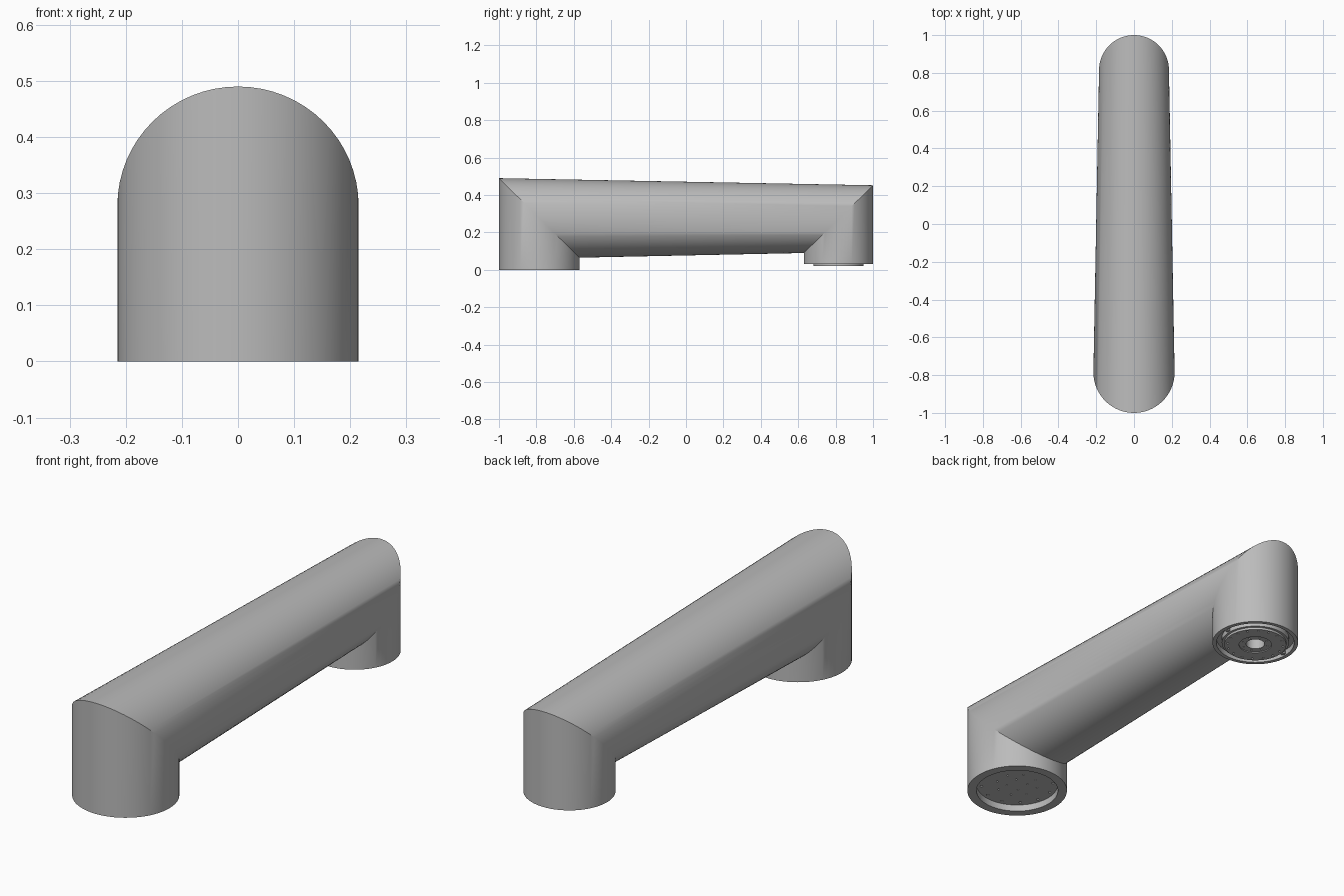
import bpy, bmesh, math

cube = bpy.data.objects.get("Cube")
if cube:
    bpy.data.objects.remove(cube, do_unlink=True)

SIDES = 64
FRONT, BACK = -0.785, 0.815

grey = bpy.data.materials.new("satin_grey")
grey.use_nodes = True
colour = (0.5, 0.5, 0.5, 1)
grey.diffuse_color = colour
grey.node_tree.nodes["Principled BSDF"].inputs["Base Color"].default_value = colour


def finish(bm, name):
    bmesh.ops.recalc_face_normals(bm, faces=bm.faces)
    mesh = bpy.data.meshes.new(name)
    bm.to_mesh(mesh)
    bm.free()
    obj = bpy.data.objects.new(name, mesh)
    bpy.context.collection.objects.link(obj)
    mesh.materials.append(grey)
    return obj


def activate(obj):
    bpy.ops.object.select_all(action='DESELECT')
    obj.select_set(True)
    bpy.context.view_layer.objects.active = obj


def smooth(obj):
    activate(obj)
    bpy.ops.object.shade_smooth_by_angle(angle=math.radians(30))


def loft(name, rings):
    """Skin rings given as (centre y, radius, centre z, facing, z tilt)."""
    bm = bmesh.new()
    loops = []
    for yc, r, zc, facing, tilt in rings:
        loop = []
        for i in range(SIDES):
            a = math.tau * i / SIDES
            c = math.cos(a)
            loop.append(bm.verts.new((r * math.sin(a), yc + facing * r * c, zc + tilt * c)))
        loops.append(loop)
    for a, b in zip(loops, loops[1:]):
        for i in range(SIDES):
            j = (i + 1) % SIDES
            bm.faces.new((a[i], a[j], b[j], b[i]))
    bm.faces.new(loops[0])
    bm.faces.new(loops[-1])
    return finish(bm, name)


def drill(obj, yc, z, circles):
    """Cut circles of blind holes, each (count, circle radius, hole radius)."""
    bm = bmesh.new()
    for count, ring, r in circles:
        for i in range(count):
            a = math.tau * (i + 0.5) / count
            made = bmesh.ops.create_cone(bm, cap_ends=True, segments=10,
                                         radius1=r, radius2=r, depth=0.03)
            bmesh.ops.translate(bm, verts=made["verts"],
                                vec=(ring * math.cos(a), yc + ring * math.sin(a), z))
    cutter = finish(bm, "hole_cutter")
    cutter.hide_render = True
    activate(obj)
    mod = obj.modifiers.new("holes", 'BOOLEAN')
    mod.operation = 'DIFFERENCE'
    mod.solver = 'EXACT'
    mod.object = cutter
    bpy.ops.object.modifier_apply(modifier=mod.name)
    bpy.data.objects.remove(cutter, do_unlink=True)


# Mitred tube with an open socket under each end
arm = loft("arm_housing", [
    (FRONT, 0.176, 0.045, -1, 0),
    (FRONT, 0.176, 0.0, -1, 0),
    (FRONT, 0.215, 0.0, -1, 0),
    (FRONT, 0.215, 0.2775, -1, 0.2125),
    (BACK, 0.185, 0.271, 1, 0.181),
    (BACK, 0.185, 0.03, 1, 0),
    (BACK, 0.168, 0.03, 1, 0),
    (BACK, 0.168, 0.055, 1, 0),
    (BACK, 0.04, 0.055, 1, 0),
    (BACK, 0.04, 0.14, 1, 0),
])
smooth(arm)

# Recessed mounting plate in the front socket
plate = loft("mounting_plate", [
    (FRONT, 0.1755, 0.055, -1, 0),
    (FRONT, 0.1755, 0.03, -1, 0),
])
drill(plate, FRONT, 0.03, [(12, 0.155, 0.006), (8, 0.09, 0.004), (4, 0.045, 0.004)])
smooth(plate)

# Stepped output flange with a centre bore, under the back end
flange = loft("output_flange", [
    (BACK, 0.04, 0.06, 1, 0),
    (BACK, 0.145, 0.06, 1, 0),
    (BACK, 0.145, 0.03, 1, 0),
    (BACK, 0.134, 0.03, 1, 0),
    (BACK, 0.134, 0.02, 1, 0),
    (BACK, 0.07, 0.02, 1, 0),
    (BACK, 0.07, 0.024, 1, 0),
    (BACK, 0.04, 0.024, 1, 0),
    (BACK, 0.04, 0.06, 1, 0),
])
# Open the bore: drop the two end caps and weld the seam
bm = bmesh.new()
bm.from_mesh(flange.data)
bmesh.ops.delete(bm, geom=[f for f in bm.faces if len(f.verts) > 4], context='FACES_ONLY')
bmesh.ops.remove_doubles(bm, verts=bm.verts, dist=0.0001)
bmesh.ops.recalc_face_normals(bm, faces=bm.faces)
bm.to_mesh(flange.data)
bm.free()
drill(flange, BACK, 0.02, [(16, 0.12, 0.005), (8, 0.055, 0.004)])
smooth(flange)

# Small screw heads in the gap around the flange
for side, label in ((1, "left"), (-1, "right")):
    bm = bmesh.new()
    made = bmesh.ops.create_cone(bm, cap_ends=True, segments=16,
                                 radius1=0.01, radius2=0.01, depth=0.025)
    bmesh.ops.translate(bm, verts=made["verts"], vec=(side * 0.156, BACK, 0.0445))
    smooth(finish(bm, "flange_screw_" + label))
